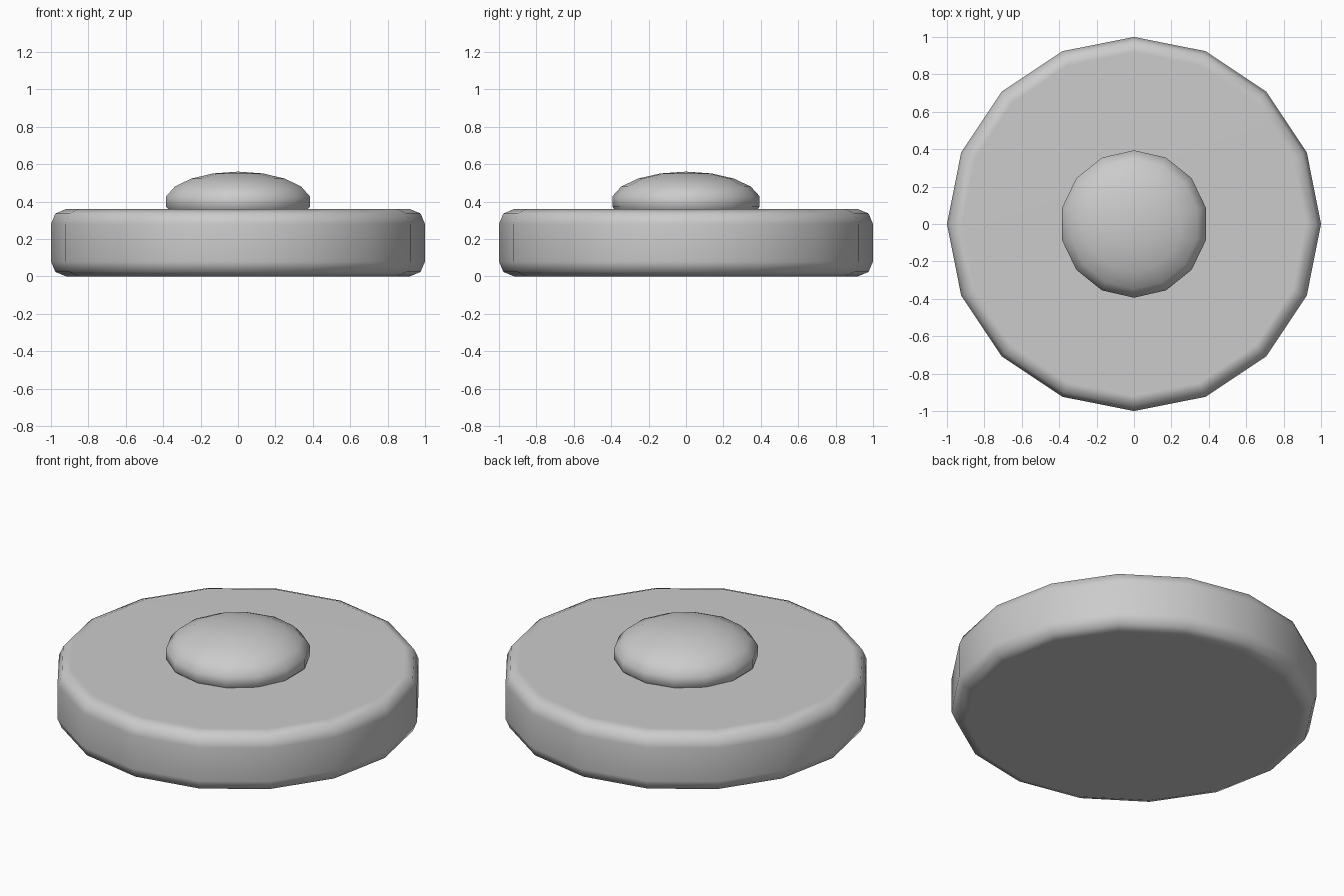
import bpy, bmesh
from math import pi, sin, cos

if "Cube" in bpy.data.objects:
    bpy.data.objects.remove(bpy.data.objects["Cube"])

# Round base with a softly bevelled rim
bpy.ops.mesh.primitive_cylinder_add(vertices=16, radius=1, depth=0.36, location=(0, 0, 0.18))
base = bpy.context.object
base.name = "base_disc"
bevel = base.modifiers.new("rim_bevel", 'BEVEL')
bevel.width = 0.08
bevel.segments = 2
bevel.limit_method = 'ANGLE'
bevel.angle_limit = pi / 3
bpy.ops.object.modifier_apply(modifier=bevel.name)
bpy.ops.object.shade_smooth()
normals = base.modifiers.new("flat_caps", 'WEIGHTED_NORMAL')
normals.keep_sharp = True

# Flattened button: half-ellipse profile spun around z, a vertex facing +y
SIDES, RINGS = 14, 9
RADIUS, HALF_HEIGHT, CENTRE_Z = 0.4, 0.16, 0.4
bm = bmesh.new()
profile = []
for i in range(RINGS + 1):
    a = -pi / 2 + pi * i / RINGS
    profile.append(bm.verts.new((0, RADIUS * cos(a), CENTRE_Z + HALF_HEIGHT * sin(a))))
edges = [bm.edges.new(pair) for pair in zip(profile, profile[1:])]
bmesh.ops.spin(bm, geom=profile + edges, cent=(0, 0, 0), axis=(0, 0, 1),
               angle=2 * pi, steps=SIDES, use_duplicate=False)
bmesh.ops.remove_doubles(bm, verts=bm.verts, dist=0.0005)
bmesh.ops.recalc_face_normals(bm, faces=bm.faces)
for f in bm.faces:
    f.smooth = True
mesh = bpy.data.meshes.new("button")
bm.to_mesh(mesh)
bm.free()
button = bpy.data.objects.new("button", mesh)
bpy.context.collection.objects.link(button)
